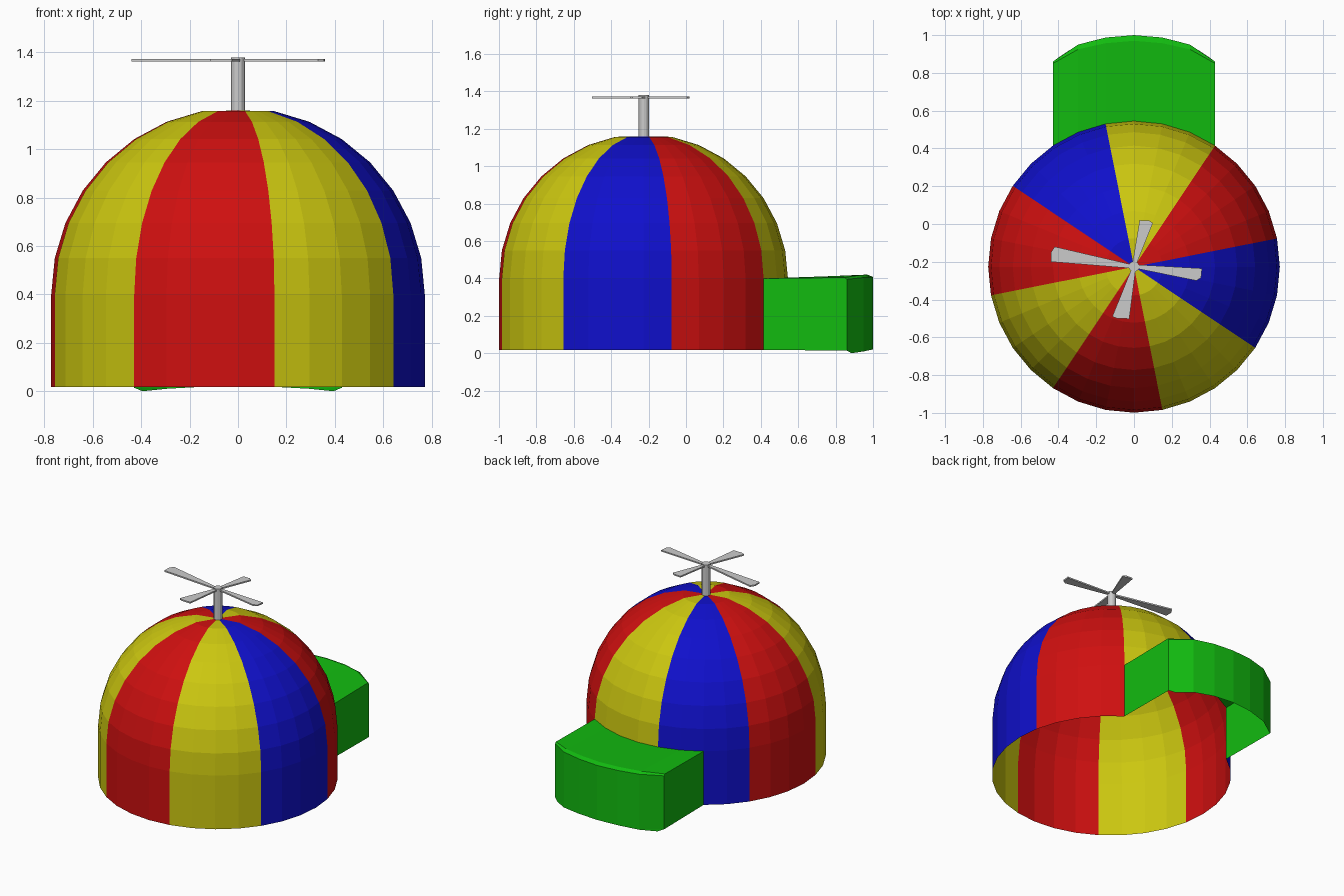
import bpy, bmesh
from math import sin, cos, pi

if "Cube" in bpy.data.objects:
    bpy.data.objects.remove(bpy.data.objects["Cube"])

CY, R, BASE, SPRING = -0.227, 0.772, 0.018, 0.40   # dome centre, radius, rim height, start of curve
SEG = 32
STEP = 2 * pi / SEG


def material(name, rgb):
    m = bpy.data.materials.new(name)
    m.diffuse_color = (*rgb, 1)
    m.use_nodes = True
    m.node_tree.nodes["Principled BSDF"].inputs["Base Color"].default_value = m.diffuse_color
    return m


red = material("red", (0.62, 0.005, 0.005))
yellow = material("yellow", (0.60, 0.57, 0.005))
blue = material("blue", (0.005, 0.005, 0.60))
green = material("green", (0.006, 0.50, 0.005))


def finish(name, bm, mats=()):
    me = bpy.data.meshes.new(name)
    bm.to_mesh(me)
    bm.free()
    for m in mats:
        me.materials.append(m)
    ob = bpy.data.objects.new(name, me)
    bpy.context.collection.objects.link(ob)
    return ob


def ring_point(i, r, z):
    return (r * cos(i * STEP), CY + r * sin(i * STEP), z)


# Dome: open lathed shell, eight colour panels of four segments each,
# with the lower wall left open where the brim joins (segments 5 to 10)
profile = [(R, BASE)] + [(R * cos(k * STEP), SPRING + R * sin(k * STEP)) for k in range(8)]
panels = [0, 1, 2, 0, 1, 0, 1, 2]               # red, yellow, blue indices round from +x
bm = bmesh.new()
rings = [[bm.verts.new(ring_point(i, r, z)) for i in range(SEG)] for r, z in profile]
apex = bm.verts.new((0, CY, 1.16))
for i in range(SEG):
    j = (i + 1) % SEG
    mat = panels[((i - 1) % SEG) // 4]
    for k in range(len(rings) - 1):
        if k == 0 and 5 <= i <= 10:
            continue
        f = bm.faces.new((rings[k][i], rings[k][j], rings[k + 1][j], rings[k + 1][i]))
        f.material_index = mat
    bm.faces.new((rings[-1][i], rings[-1][j], apex)).material_index = mat
finish("dome", bm, (red, yellow, blue))

# Brim: hollow visor pulled out from the six open segments, no underside
front = [(1.00, 0.020, 0.408), (0.987, 0.018, 0.408), (0.95, 0.010, 0.405), (0.86, 0.014, 0.395)]
ridge = [(0.97, 0.42), (0.957, 0.42), (0.925, 0.417), (0.85, 0.405)]
bm = bmesh.new()
columns = []
for i in range(5, 12):
    d = abs(i - 8)
    x, y, _ = ring_point(i, R, 0)
    fy, lo, hi = front[d]
    pts = [(x, y, SPRING), (x, ridge[d][0], ridge[d][1]), (x, fy, hi), (x, fy, lo)]
    columns.append([bm.verts.new(p) for p in pts])
for a, b in zip(columns, columns[1:]):
    for k in range(3):
        bm.faces.new((a[k], a[k + 1], b[k + 1], b[k]))
# side walls, and the small dip at each front lower corner
for col, inner in ((columns[0], columns[1]), (columns[-1], columns[-2])):
    foot = bm.verts.new((col[0].co.x, col[0].co.y, BASE))
    bm.faces.new((foot, col[3], col[2], col[1], col[0]))
    dip = bm.verts.new((col[0].co.x * 0.92, 0.885, 0.0))
    bm.faces.new((col[3], dip, inner[3]))
bmesh.ops.recalc_face_normals(bm, faces=bm.faces)
finish("brim", bm, (green,))

# Propeller shaft
bpy.ops.mesh.primitive_cylinder_add(vertices=12, radius=0.028, depth=0.23, location=(0, CY + 0.002, 1.265))
bpy.context.object.name = "propeller_shaft"

# Propeller blades: thin flared outlines of uneven length
blades = {
    "left": [(-0.01, -0.215), (-0.42, -0.12), (-0.44, -0.15), (-0.44, -0.20), (-0.01, -0.235)],
    "right": [(0.01, -0.235), (0.33, -0.30), (0.355, -0.285), (0.36, -0.235), (0.01, -0.215)],
    "back": [(0.01, -0.22), (0.10, 0.005), (0.08, 0.018), (0.03, 0.02), (-0.01, -0.22)],
    "front": [(-0.01, -0.23), (-0.115, -0.49), (-0.09, -0.50), (-0.025, -0.502), (0.01, -0.23)],
}
for side, outline in blades.items():
    bm = bmesh.new()
    low, high = ([bm.verts.new((x, y, z)) for x, y in outline] for z in (1.363, 1.373))
    bm.faces.new(low)
    bm.faces.new(high)
    for k in range(len(outline)):
        bm.faces.new((low[k - 1], low[k], high[k], high[k - 1]))
    bmesh.ops.recalc_face_normals(bm, faces=bm.faces)
    finish("propeller_blade_" + side, bm)
